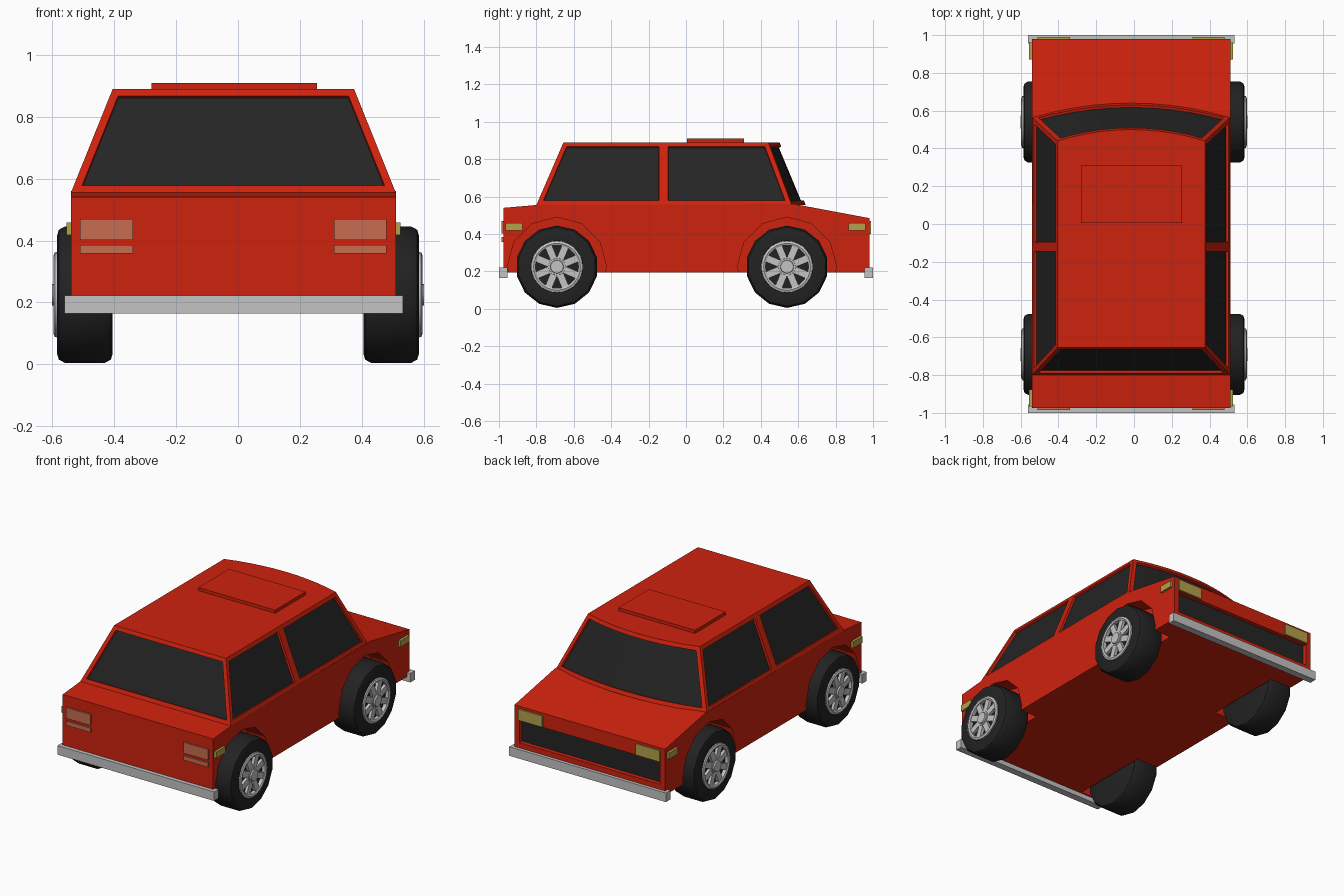
import bpy, bmesh, math
from mathutils import Matrix, Vector

if "Cube" in bpy.data.objects:
    bpy.data.objects.remove(bpy.data.objects["Cube"])


def material(name, rgb):
    m = bpy.data.materials.new(name)
    m.use_nodes = True
    col = (*rgb, 1)
    m.diffuse_color = col
    m.node_tree.nodes["Principled BSDF"].inputs["Base Color"].default_value = col
    return m


RED = material("red paint", (0.62, 0.016, 0.004))
GLASS = material("dark glass", (0.018, 0.018, 0.018))
RUBBER = material("black rubber", (0.016, 0.016, 0.016))
METAL = material("light metal", (0.55, 0.55, 0.55))
AMBER = material("yellow lamp", (0.46, 0.36, 0.07))
TAIL = material("orange tail lamp", (0.58, 0.15, 0.08))

MID = -0.015           # centre line of the bodywork
HALF = 0.525           # half width of the bodywork
AXLES = {"rear": -0.69, "front": 0.54}
HUB_Z = 0.225


def finish(name, bm, *mats, smooth=None):
    bmesh.ops.recalc_face_normals(bm, faces=bm.faces)
    me = bpy.data.meshes.new(name)
    bm.to_mesh(me)
    bm.free()
    for m in mats:
        me.materials.append(m)
    ob = bpy.data.objects.new(name, me)
    bpy.context.collection.objects.link(ob)
    if smooth:
        bpy.ops.object.select_all(action='DESELECT')
        ob.select_set(True)
        bpy.context.view_layer.objects.active = ob
        bpy.ops.object.shade_smooth_by_angle(angle=math.radians(smooth))
    return ob


def add_box(bm, lo, hi, mat=Matrix()):
    lo, hi = Vector(lo), Vector(hi)
    size = Matrix.Diagonal((*(hi - lo), 1))
    bmesh.ops.create_cube(bm, size=1, matrix=mat @ Matrix.Translation((lo + hi) / 2) @ size)


def box(name, x, y, z, mat):
    bm = bmesh.new()
    add_box(bm, (x[0], y[0], z[0]), (x[1], y[1], z[1]))
    return finish(name, bm, mat)


def add_lathe(bm, profile, segs, closed=False):
    """Spin (x, radius) points round the x axis, capped or as a closed ring."""
    rings = []
    for x, r in profile:
        angles = [math.tau * i / segs for i in range(segs)]
        rings.append([bm.verts.new((x, r * math.sin(a), -r * math.cos(a))) for a in angles])
    pairs = list(zip(rings, rings[1:]))
    if closed:
        pairs.append((rings[-1], rings[0]))
    else:
        bm.faces.new(rings[0])
        bm.faces.new(rings[-1])
    for a, b in pairs:
        for i in range(segs):
            j = (i + 1) % segs
            bm.faces.new((a[i], a[j], b[j], b[i]))


# Lower body: side profile pushed across the width
bm = bmesh.new()
profile = [(-0.975, 0.195), (-0.975, 0.54), (-0.80, 0.555),
           (0.58, 0.56), (0.98, 0.485), (0.98, 0.195)]
face = bm.faces.new([bm.verts.new((MID - HALF, y, z)) for y, z in profile])
ext = bmesh.ops.extrude_face_region(bm, geom=[face])
bmesh.ops.translate(bm, vec=(2 * HALF, 0, 0),
                    verts=[v for v in ext["geom"] if isinstance(v, bmesh.types.BMVert)])
body = finish("lower_body", bm, RED)

# Wheel wells and grille opening are cut out of the body
cutters = [box("grille_cutter", (-0.505, 0.475), (0.95, 1.1), (0.255, 0.395), RED)]
for y in AXLES.values():
    for s in (-1, 1):
        bm = bmesh.new()
        add_lathe(bm, [(s * 0.39, 0.265), (s * 0.7, 0.265)], 12)
        bm.transform(Matrix.Translation((0, y, HUB_Z)))
        cutters.append(finish("well_cutter", bm, RED))
bpy.context.view_layer.objects.active = body
for c in cutters:
    c.hide_render = True
    mod = body.modifiers.new("cut", 'BOOLEAN')
    mod.object, mod.operation, mod.solver = c, 'DIFFERENCE', 'EXACT'
    bpy.ops.object.modifier_apply(modifier=mod.name)
    bpy.data.objects.remove(c)

box("grille", (-0.505, 0.475), (0.945, 0.954), (0.255, 0.395), GLASS)

# Cabin: two outlines with a bowed front, and a centre pillar vertex on each side
SEGS = 10


def outline(bm, half, back, front, bow, z):
    pts = [(-half, back), (-half, -0.12)]
    for i in range(SEGS + 1):
        t = 2 * i / SEGS - 1
        pts.append((t * half, front + bow * (1 - t * t)))
    pts += [(half, -0.12), (half, back)]
    return [bm.verts.new((MID + x, y, z)) for x, y in pts]


bm = bmesh.new()
low = outline(bm, HALF, -0.80, 0.565, 0.075, 0.555)
top = outline(bm, 0.39, -0.655, 0.44, 0.06, 0.89)
bm.faces.new(low)
bm.faces.new(top)
n = len(low)
walls = [bm.faces.new((low[i], low[(i + 1) % n], top[(i + 1) % n], top[i])) for i in range(n)]
bmesh.ops.recalc_face_normals(bm, faces=bm.faces)
screen = walls[2:2 + SEGS]
for pane in [screen] + [[w] for w in walls if w not in screen]:
    bmesh.ops.inset_region(bm, faces=pane, thickness=0.025, use_even_offset=True)
    bmesh.ops.inset_region(bm, faces=pane, thickness=0.001, depth=-0.014, use_even_offset=True)
    for f in pane:
        f.material_index = 1
finish("cabin", bm, RED, GLASS)

box("sunroof", (-0.28, 0.255), (0.005, 0.31), (0.885, 0.91), RED)

# Bumpers
for name, y in (("rear", (-1.0, -0.955)), ("front", (0.955, 1.0))):
    box(name + "_bumper", (-0.56, 0.533), y, (0.165, 0.222), METAL)

# Lamps on both sides
for side, s in (("right", -1), ("left", 1)):
    across = sorted((MID + s * 0.325, MID + s * 0.495))
    box(side + "_headlight", across, (0.97, 0.99), (0.40, 0.47), AMBER)
    box(side + "_tail_lamp", across, (-0.986, -0.97), (0.402, 0.47), TAIL)
    box(side + "_reverse_lamp", across, (-0.986, -0.97), (0.358, 0.385), TAIL)
    out = sorted((MID + s * 0.515, MID + s * 0.54))
    box(side + "_front_marker", out, (0.87, 0.96), (0.418, 0.458), AMBER)
    box(side + "_rear_marker", out, (-0.965, -0.875), (0.418, 0.458), AMBER)

# Wheels: tyre, plus a spoked rim on the outer face
TYRE = [(0.405, 0.19), (0.411, 0.21), (0.43, 0.22), (0.56, 0.22), (0.579, 0.21),
        (0.585, 0.19), (0.585, 0.14), (0.57, 0.125)]
RIM = [(0.565, 0.115), (0.592, 0.115), (0.597, 0.125), (0.592, 0.137), (0.565, 0.14)]
for end, y in AXLES.items():
    for side, s in (("right", -1), ("left", 1)):
        place = Matrix.Translation((0, y, HUB_Z)) @ Matrix.Diagonal((s, 1, 1, 1))
        bm = bmesh.new()
        add_lathe(bm, TYRE, 14)
        bm.transform(place)
        finish(f"{end}_{side}_tyre", bm, RUBBER, smooth=35)
        bm = bmesh.new()
        add_lathe(bm, RIM, 28, closed=True)
        add_lathe(bm, [(0.565, 0.05), (0.592, 0.045), (0.592, 0.036),
                       (0.601, 0.034), (0.601, 0.02)], 16)
        for k in range(8):
            turn = Matrix.Rotation(math.tau * (k + 0.5) / 8, 4, 'X')
            add_box(bm, (0.565, -0.019, 0.035), (0.588, 0.019, 0.122), turn)
        bm.transform(place)
        finish(f"{end}_{side}_rim", bm, METAL, smooth=30)
